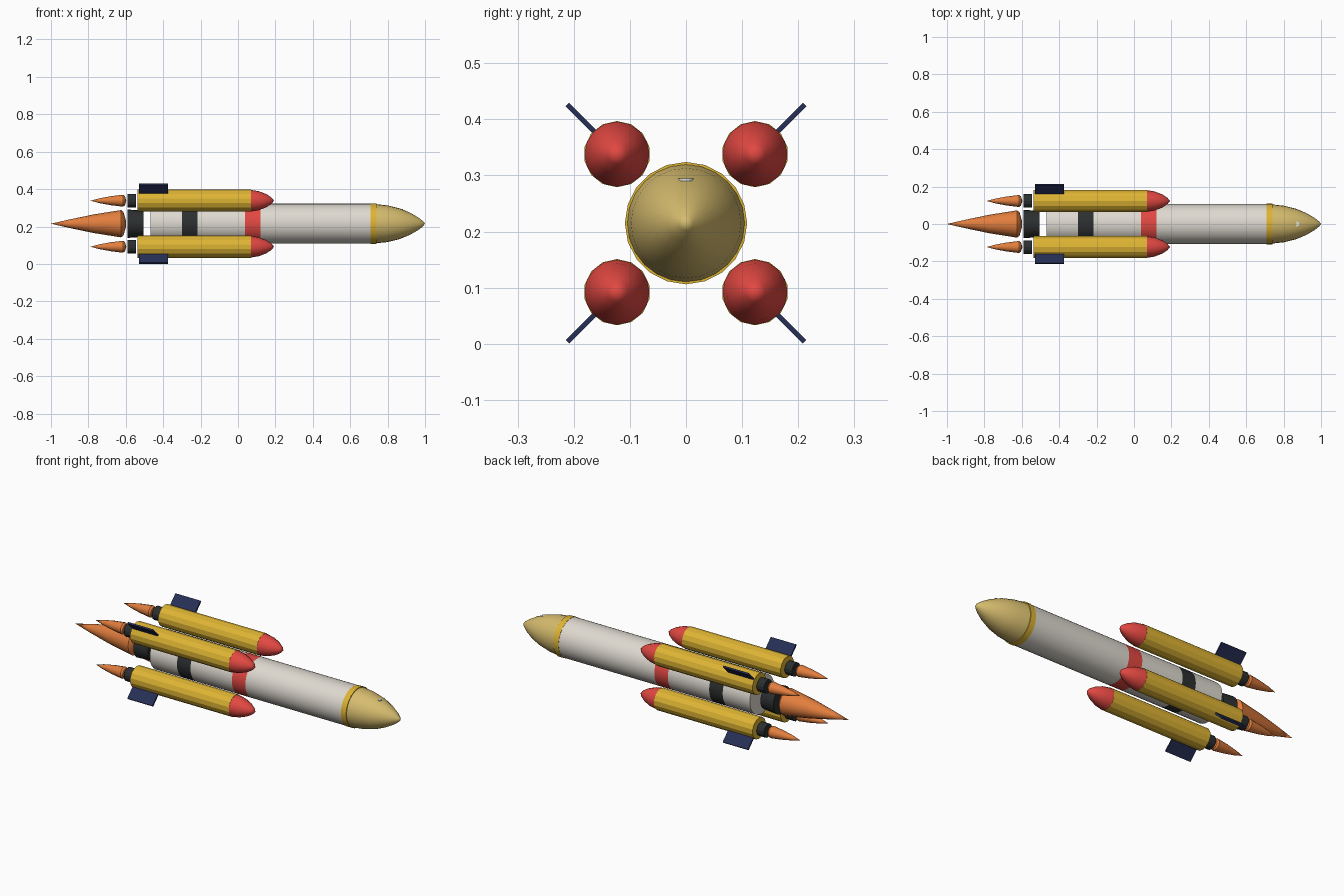
import bpy, bmesh, math
from mathutils import Matrix, Vector

if "Cube" in bpy.data.objects:
    bpy.data.objects.remove(bpy.data.objects["Cube"])

AXIS_Z = 0.215      # height of the rocket's long axis


def linear(c):
    c /= 255
    return c / 12.92 if c <= 0.04045 else ((c + 0.055) / 1.055) ** 2.4


def material(name, rgb):
    m = bpy.data.materials.new(name)
    m.diffuse_color = (*[linear(c) for c in rgb], 1)
    m.use_nodes = True
    m.node_tree.nodes["Principled BSDF"].inputs["Base Color"].default_value = m.diffuse_color
    return m


WHITE = material("hull white", (222, 217, 208))
YELLOW = material("booster yellow", (222, 180, 52))
GOLD = material("nose gold", (214, 188, 110))
RED = material("signal red", (226, 72, 66))
DARK = material("engine black", (44, 47, 48))
NAVY = material("fin navy", (38, 47, 86))
FLAME = material("flame orange", (226, 126, 62))
GLASS = material("window pale", (225, 232, 238))


def finish(name, bm, mats, angle=None):
    bmesh.ops.recalc_face_normals(bm, faces=bm.faces)
    me = bpy.data.meshes.new(name)
    bm.to_mesh(me)
    bm.free()
    for m in mats:
        me.materials.append(m)
    ob = bpy.data.objects.new(name, me)
    bpy.context.collection.objects.link(ob)
    if angle:
        bpy.ops.object.select_all(action='DESELECT')
        ob.select_set(True)
        bpy.context.view_layer.objects.active = ob
        bpy.ops.object.shade_smooth_by_angle(angle=math.radians(angle))
    return ob


def lathe(name, profile, mats, y=0, z=AXIS_Z, sides=24, angle=None, bands=None):
    """Revolve (x, radius) points about a line along x; bands gives a material per segment."""
    bm = bmesh.new()
    rings = []
    for x, r in profile:
        if r == 0:
            rings.append([bm.verts.new((x, y, z))])
        else:
            rings.append([bm.verts.new((x, y + r * math.sin(2 * math.pi * i / sides),
                                        z + r * math.cos(2 * math.pi * i / sides)))
                          for i in range(sides)])
    for k, (a, b) in enumerate(zip(rings, rings[1:])):
        for i in range(sides):
            j = (i + 1) % sides
            quad = [a[i % len(a)], a[j % len(a)], b[j % len(b)], b[i % len(b)]]
            f = bm.faces.new(list(dict.fromkeys(quad)))
            f.material_index = bands[k] if bands else 0
    for ring in (rings[0], rings[-1]):
        if len(ring) > 1:
            bm.faces.new(ring)
    return finish(name, bm, mats, angle)


# Core hull with painted black and red bands
R = 0.107
lathe("core_hull", [(x, R) for x in (-0.467, -0.30, -0.217, 0.037, 0.12, 0.715)],
      [WHITE, DARK, RED], sides=32, angle=35, bands=[0, 1, 0, 2, 0])

# Collar and nose cone
lathe("nose_collar", [(0.708, 0.109), (0.74, 0.109)], [YELLOW], sides=20, angle=35)
lathe("nose_cone", [(0.735, 0.105), (0.80, 0.098), (0.865, 0.082), (0.92, 0.059),
                    (0.965, 0.033), (0.99, 0.013), (1.0, 0)], [GOLD], sides=24, angle=35)

# Small round window on top of the nose
bm = bmesh.new()
bmesh.ops.create_cone(bm, cap_ends=True, segments=12, radius1=0.013, radius2=0.013, depth=0.005,
                      matrix=Matrix.Translation((0.87, 0, 0.2925)))
finish("nose_window", bm, [GLASS])

# Main engine and its flame
lathe("main_nozzle", [(-0.59, 0.076), (-0.506, 0.07)], [DARK], sides=20, angle=35)
lathe("main_flame", [(-1.0, 0), (-0.90, 0.023), (-0.77, 0.050), (-0.625, 0.073),
                     (-0.612, 0.062), (-0.60, 0.02), (-0.598, 0)], [FLAME], sides=16, angle=35)

# Four boosters, each with nose, nozzle, flame and radial fin
D = 0.123
for sy, sz, tag in ((1, 1, "back_top"), (-1, 1, "front_top"),
                    (1, -1, "back_bottom"), (-1, -1, "front_bottom")):
    pos = dict(y=sy * D, z=AXIS_Z + sz * D)
    lathe("booster_body_" + tag, [(-0.536, 0.059), (0.07, 0.059)], [YELLOW], sides=14, **pos)
    lathe("booster_nose_" + tag, [(0.068, 0.058), (0.11, 0.051), (0.15, 0.036),
                                  (0.178, 0.018), (0.193, 0)], [RED], sides=16, angle=30, **pos)
    lathe("booster_nozzle_" + tag, [(-0.59, 0.037), (-0.546, 0.037)], [DARK], sides=14, **pos)
    lathe("booster_flame_" + tag, [(-0.788, 0), (-0.74, 0.013), (-0.68, 0.024), (-0.615, 0.032),
                                   (-0.605, 0.026), (-0.597, 0)], [FLAME], sides=12, angle=35, **pos)
    inner, outer = 0.228, 0.299
    bm = bmesh.new()
    bmesh.ops.create_cube(bm, size=1, matrix=(
        Matrix.Translation((0, 0, AXIS_Z))
        @ Matrix.Rotation(math.atan2(sz, sy), 4, 'X')
        @ Matrix.Translation((-0.453, (inner + outer) / 2, 0))
        @ Matrix.Diagonal(Vector((0.155, outer - inner, 0.009, 1)))))
    finish("booster_fin_" + tag, bm, [NAVY])
